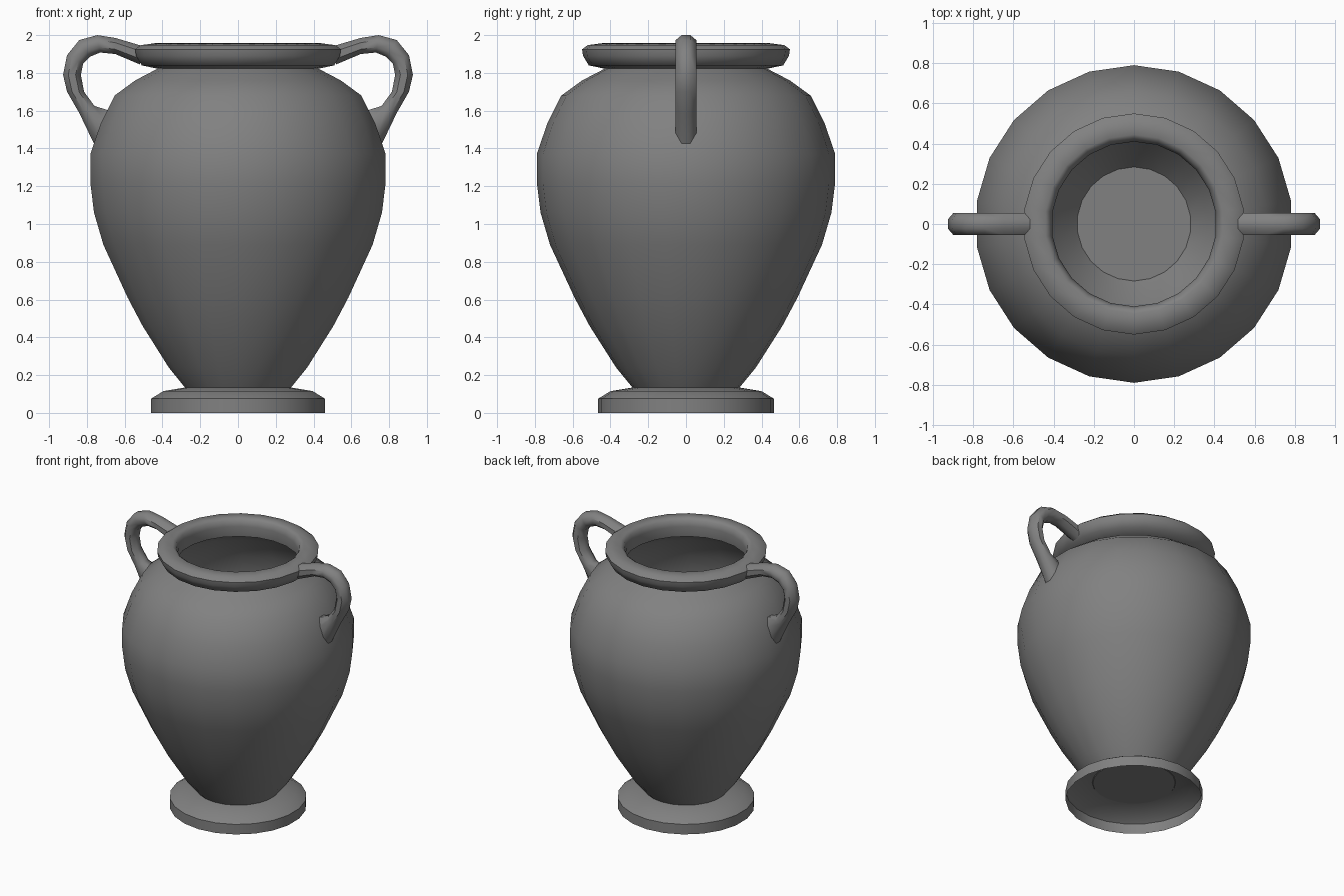
import bpy, bmesh
from math import sin, cos, pi, radians
from mathutils import Vector

SIDES = 22
old = bpy.data.objects.get("Cube")
if old:
    bpy.data.objects.remove(old, do_unlink=True)

GREY = (0.22, 0.22, 0.22, 1)
clay = bpy.data.materials.new("grey clay")
clay.use_nodes = True
clay.diffuse_color = GREY
bsdf = next(n for n in clay.node_tree.nodes if n.type == 'BSDF_PRINCIPLED')
bsdf.inputs["Base Color"].default_value = GREY
bsdf.inputs["Roughness"].default_value = 0.8


def loft(name, rings, cap_start=False, cap_end=False, loop=False, flip=False):
    """Skin a row of equal-sized closed rings and smooth the soft edges."""
    bm = bmesh.new()
    rows = [[bm.verts.new(p) for p in ring] for ring in rings]
    pairs = list(zip(rows, rows[1:]))
    if loop:
        pairs.append((rows[-1], rows[0]))
    for a, b in pairs:
        n = len(a)
        for i in range(n):
            j = (i + 1) % n
            bm.faces.new((a[i], a[j], b[j], b[i]))
    if cap_start:
        bm.faces.new(rows[0][::-1])
    if cap_end:
        bm.faces.new(rows[-1])
    if flip:
        bmesh.ops.reverse_faces(bm, faces=bm.faces[:])
    bm.normal_update()
    for f in bm.faces:
        f.smooth = True
    for e in bm.edges:
        if len(e.link_faces) == 2:
            e.smooth = e.calc_face_angle() < radians(50)
    mesh = bpy.data.meshes.new(name)
    bm.to_mesh(mesh)
    bm.free()
    mesh.materials.append(clay)
    obj = bpy.data.objects.new(name, mesh)
    bpy.context.collection.objects.link(obj)
    return obj


def lathe(name, profile, **kw):
    """Turn a (radius, height) profile round z, with a corner on the y axis."""
    angles = [pi / 2 + 2 * pi * i / SIDES for i in range(SIDES)]
    return loft(name, [[(r * cos(a), r * sin(a), z) for a in angles]
                       for r, z in profile], **kw)


# Thin-walled body, closed at the floor and open at the neck
lathe("body", [(0.28, 0.13), (0.37, 0.24), (0.51, 0.46), (0.59, 0.61),
               (0.72, 0.89), (0.77, 1.06), (0.79, 1.22), (0.79, 1.37),
               (0.735, 1.53), (0.66, 1.68), (0.55, 1.76), (0.425, 1.825)],
      cap_start=True)

# Hollow foot, open underneath
lathe("foot", [(0.465, 0), (0.465, 0.075), (0.40, 0.115), (0.28, 0.135)])

# Rounded rim
lathe("rim", [(0.42, 1.82), (0.515, 1.84), (0.545, 1.89), (0.55, 1.925),
              (0.52, 1.947), (0.445, 1.957), (0.422, 1.94), (0.41, 1.90)],
      loop=True)

# Handles: outer and inner edge points along the loop, rim to shoulder
STATIONS = [((0.515, 1.945), (0.52, 1.845)), ((0.65, 1.985), (0.65, 1.90)),
            ((0.745, 2.0), (0.73, 1.908)), ((0.84, 1.974), (0.785, 1.885)),
            ((0.905, 1.894), (0.82, 1.85)), ((0.926, 1.79), (0.832, 1.79)),
            ((0.905, 1.70), (0.815, 1.70)), ((0.84, 1.587), (0.76, 1.625)),
            ((0.76, 1.42), (0.69, 1.603))]
HALF_WIDTH = 0.055


def handle(name, side):
    rings = []
    for (ox, oz), (ix, iz) in STATIONS:
        outer, inner = Vector((side * ox, 0, oz)), Vector((side * ix, 0, iz))
        mid, half = (outer + inner) / 2, (outer - inner) / 2
        ring = []
        for k in range(8):
            a = (k + 0.5) * pi / 4
            u, v = cos(a) / cos(pi / 8), sin(a) / cos(pi / 8)
            ring.append(mid + half * u + Vector((0, HALF_WIDTH * v, 0)))
        rings.append(ring)
    return loft(name, rings, cap_start=True, cap_end=True, flip=side > 0)


handle("left_handle", 1)
handle("right_handle", -1)
